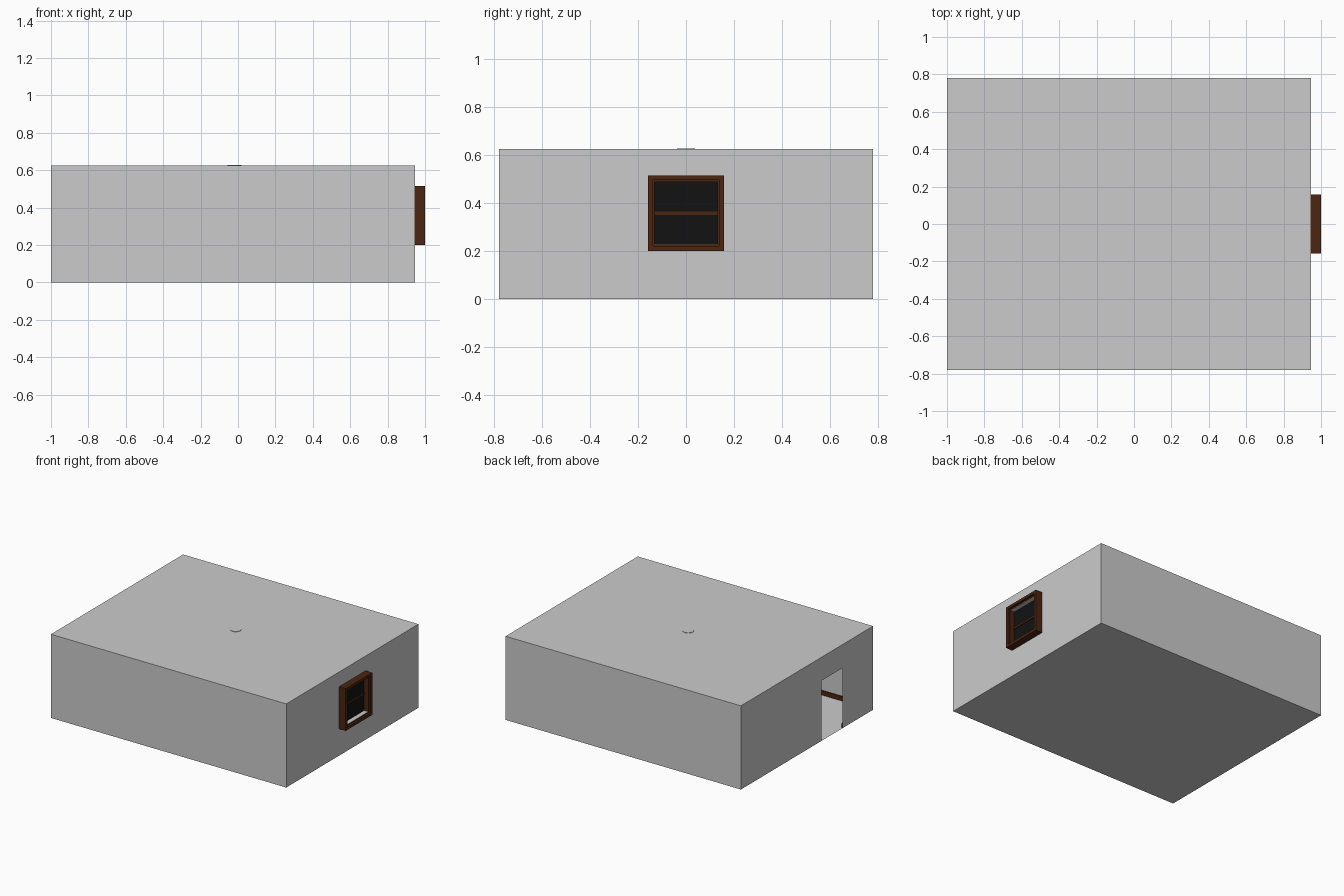
import bpy, bmesh
from mathutils import Matrix, Vector

if "Cube" in bpy.data.objects:
    bpy.data.objects.remove(bpy.data.objects["Cube"])

X0, X1, Y, H = -1.0, 0.945, 0.78, 0.625
DOOR = (-0.42, -0.17, 0.45)               # y start, y end, height
WIN = (-0.158, 0.158, 0.20, 0.515)        # y start, y end, z start, z end


def material(name, rgb):
    m = bpy.data.materials.new(name)
    m.diffuse_color = (*rgb, 1)
    m.use_nodes = True
    m.node_tree.nodes["Principled BSDF"].inputs["Base Color"].default_value = m.diffuse_color
    return m


BROWN = material("dark_wood", (0.07, 0.018, 0.006))
BLACK = material("dark_glass", (0.006, 0.006, 0.006))


def finish(name, bm, mat=None):
    me = bpy.data.meshes.new(name)
    bm.to_mesh(me)
    bm.free()
    ob = bpy.data.objects.new(name, me)
    bpy.context.collection.objects.link(ob)
    if mat:
        me.materials.append(mat)
    return ob


def add_box(bm, lo, hi):
    lo, hi = Vector(lo), Vector(hi)
    bmesh.ops.create_cube(bm, size=1, matrix=Matrix.Translation((lo + hi) / 2)
                          @ Matrix.Diagonal((*(hi - lo), 1)))


def boxes(name, parts, mat=None):
    bm = bmesh.new()
    for lo, hi in parts:
        add_box(bm, lo, hi)
    return finish(name, bm, mat)


def rect(y0, y1, z0, z1, x):
    return [(x, y0, z0), (x, y1, z0), (x, y1, z1), (x, y0, z1)]


def frame(name, y0, y1, z0, z1, w, x0, x1):
    boxes(name, [((x0, y0, z0), (x1, y0 + w, z1)),
                 ((x0, y1 - w, z0), (x1, y1, z1)),
                 ((x0, y0 + w, z0), (x1, y1 - w, z0 + w)),
                 ((x0, y0 + w, z1 - w), (x1, y1 - w, z1))], BROWN)


# room shell: single-sheet walls, with a doorway and a window opening
bm = bmesh.new()
add_box(bm, (X0, -Y, 0), (X1, Y, H))
ends = [f for f in bm.faces if abs(f.normal.x) > 0.9]
bmesh.ops.delete(bm, geom=ends, context='FACES_ONLY')
d0, d1, dz = DOOR
door_wall = [(X0, -Y, 0), (X0, -Y, H), (X0, Y, H), (X0, Y, 0),
             (X0, d1, 0), (X0, d1, dz), (X0, d0, dz), (X0, d0, 0)]
bm.faces.new([bm.verts.new(p) for p in door_wall])
outer = [bm.verts.new(p) for p in rect(-Y, Y, 0, H, X1)]
inner = [bm.verts.new(p) for p in rect(*WIN, X1)]
for i in range(4):
    j = (i + 1) % 4
    bm.faces.new((outer[i], outer[j], inner[j], inner[i]))
bmesh.ops.remove_doubles(bm, verts=bm.verts[:], dist=1e-5)
finish("room_shell", bm)

# skirting board around the inside, interrupted at the doorway
t, e, s = 0.01, 0.002, 0.035
boxes("skirting_board", [
    ((X0 + e, -Y + e, e), (X1 - e, -Y + t, s)),
    ((X0 + e, Y - t, e), (X1 - e, Y - e, s)),
    ((X1 - t, -Y + t, e), (X1 - e, Y - t, s)),
    ((X0 + e, -Y + t, e), (X0 + t, d0, s)),
    ((X0 + e, d1, e), (X0 + t, Y - t, s))], BROWN)

# window: outer frame, inner sash, crossbar and glass
y0, y1, z0, z1 = WIN
frame("window_frame", y0, y1, z0, z1, 0.02, X1, 1.0)
frame("window_sash", y0 + 0.02, y1 - 0.02, z0 + 0.02, z1 - 0.02, 0.007, X1, 0.985)
boxes("window_crossbar", [((X1 + 0.001, y0 + 0.027, 0.35), (0.956, y1 - 0.027, 0.365))], BROWN)
bm = bmesh.new()
bm.faces.new([bm.verts.new(p) for p in rect(y0 + 0.026, y1 - 0.026, z0 + 0.026, z1 - 0.026, 0.95)])
finish("window_glass", bm, BLACK)

# pale linings on the sill and head of the opening
boxes("window_lining", [
    ((0.95, y0 + 0.027, z0 + 0.027), (0.984, y1 - 0.027, z0 + 0.0285)),
    ((0.95, y0 + 0.027, z1 - 0.0285), (0.984, y1 - 0.027, z1 - 0.027))])

# ceiling fitting that just pokes through the roof
bm = bmesh.new()
bmesh.ops.create_cone(bm, cap_ends=True, segments=32, radius1=0.038, radius2=0.038,
                      depth=0.02, matrix=Matrix.Translation((-0.018, 0, H - 0.007)))
finish("ceiling_fitting", bm)
